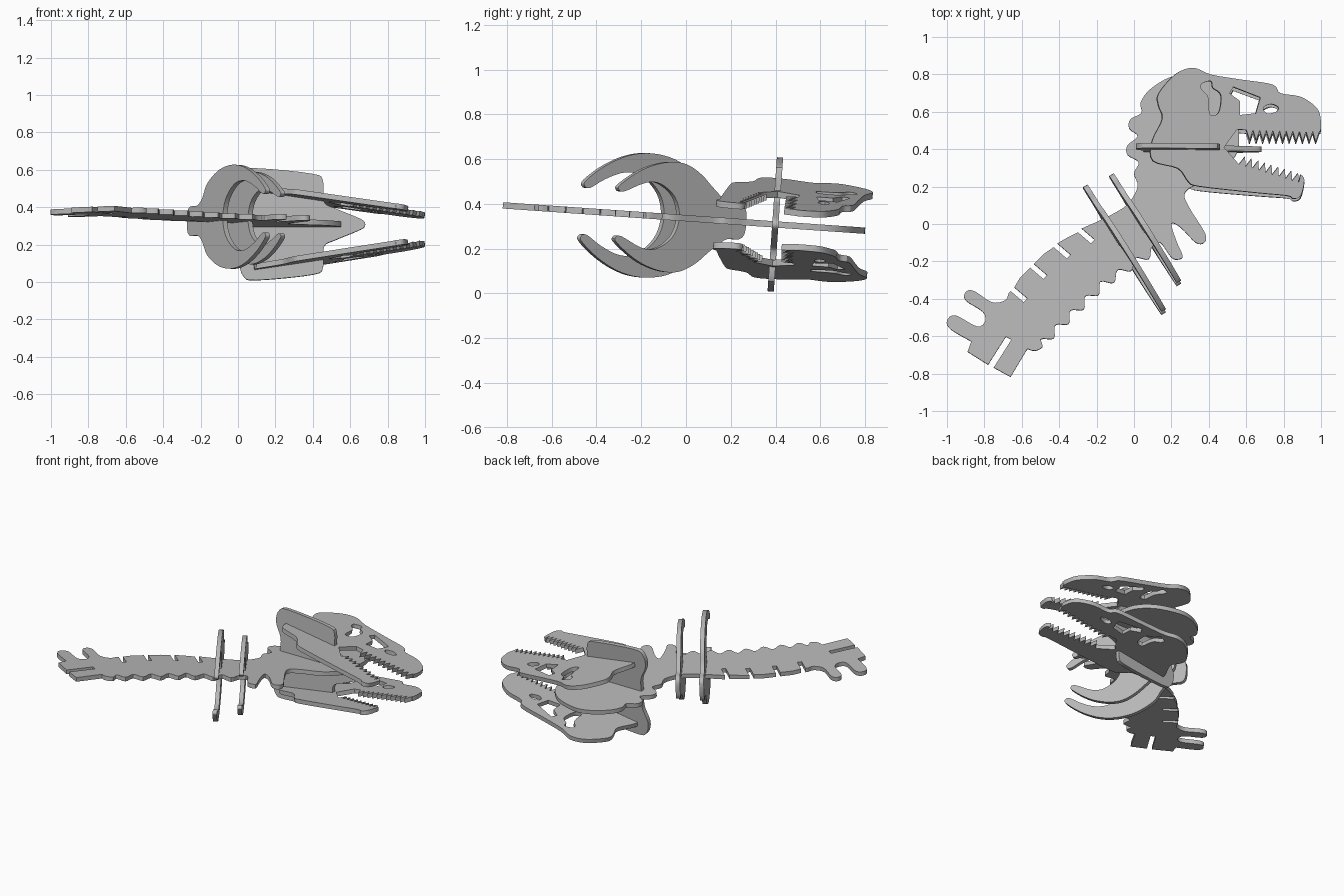
import bpy, bmesh, math
from mathutils import Matrix, Vector

if "Cube" in bpy.data.objects:
    bpy.data.objects.remove(bpy.data.objects["Cube"], do_unlink=True)

THICKNESS = 0.028
grey = bpy.data.materials.new("plywood_grey")
grey.use_nodes = True
colour = (0.48, 0.48, 0.48, 1)
grey.diffuse_color = colour
grey.node_tree.nodes["Principled BSDF"].inputs["Base Color"].default_value = colour

# Shared frame: the whole kit leans slightly forward about the x axis
lean = Matrix.Translation((0, 0, 0.336)) @ Matrix.Rotation(math.radians(-4), 4, 'X')


def smooth(points, closed=False, steps=4):
    """Rounded path through a few points."""
    pts = [Vector(p) for p in points]
    count = len(pts)

    def at(i):
        return pts[i % count] if closed else pts[max(0, min(count - 1, i))]

    path = []
    for i in range(count if closed else count - 1):
        a, b, c, d = (at(i + k) for k in (-1, 0, 1, 2))
        for step in range(steps):
            t = step / steps
            path.append(0.5 * (2 * b + (c - a) * t + (2 * a - 5 * b + 4 * c - d) * t ** 2
                               + (3 * b - a - 3 * c + d) * t ** 3))
    return path if closed else path + [pts[-1]]


def teeth(start, end, count, height):
    """Saw-tooth edge, pointing to the right of travel."""
    a, b = Vector(start), Vector(end)
    along = (b - a) / count
    out = Vector((along.y, -along.x)).normalized() * height
    path = [a]
    for i in range(count):
        path += [a + along * (i + 0.5) + out, a + along * (i + 1)]
    return path


def scallops(start, end, count, height, steps=8):
    """Row of round bumps, to the left of travel."""
    a, b = Vector(start), Vector(end)
    out = Vector((a.y - b.y, b.x - a.x)).normalized() * height
    total = count * steps
    return [a.lerp(b, i / total) + out * math.sin(math.pi * i / steps) ** 2
            for i in range(total + 1)]


def slot(x, y):
    """Open notch cut into the upper edge of the spine."""
    return [(x, y), (x + .07, y - .06), (x + .09, y - .04), (x + .02, y + .02)]


def mirrored(half):
    """Close a half outline by mirroring it over its long axis."""
    return smooth(half + [(u, -v) for u, v in reversed(half) if v > 0], closed=True)


def plate(name, outline, placement, holes=()):
    """Cut a flat board from an outline and stand it in place."""
    curve = bpy.data.curves.new(name, 'CURVE')
    curve.dimensions = '2D'
    curve.fill_mode = 'BOTH'
    curve.extrude = THICKNESS / 2
    for loop in (outline, *holes):
        clean = []
        for p in map(Vector, loop):
            if not clean or (p - clean[-1]).length > 0.001:
                clean.append(p)
        spline = curve.splines.new('POLY')
        spline.points.add(len(clean) - 1)
        for point, p in zip(spline.points, clean):
            point.co = (p.x, p.y, 0, 1)
        spline.use_cyclic_u = True
    cutter = bpy.data.objects.new(name + "_outline", curve)
    bpy.context.collection.objects.link(cutter)
    graph = bpy.context.evaluated_depsgraph_get()
    mesh = bpy.data.meshes.new_from_object(cutter.evaluated_get(graph))
    bpy.data.objects.remove(cutter, do_unlink=True)

    bm = bmesh.new()
    bm.from_mesh(mesh)
    bmesh.ops.remove_doubles(bm, verts=bm.verts, dist=0.0002)
    bmesh.ops.recalc_face_normals(bm, faces=bm.faces)
    bm.to_mesh(mesh)
    bm.free()
    mesh.materials.clear()
    mesh.materials.append(grey)
    board = bpy.data.objects.new(name, mesh)
    bpy.context.collection.objects.link(board)
    board.matrix_world = lean @ placement
    bpy.ops.object.select_all(action='DESELECT')
    board.select_set(True)
    bpy.context.view_layer.objects.active = board
    bpy.ops.object.shade_smooth_by_angle(angle=math.radians(30))
    return board


# Spine board: tail joint, slotted back, neck, middle of the skull, belly bumps
tail_joint = [(-.66, -.82), (-.75, -.77), (-.655, -.62), (-.685, -.605),
              (-.78, -.755), (-.89, -.685)]
tail_lobes = smooth([(-.87, -.63), (-.98, -.565), (-1, -.52), (-.955, -.49), (-.84, -.55),
                     (-.795, -.52), (-.81, -.47), (-.9, -.41), (-.9, -.365), (-.855, -.36),
                     (-.76, -.42), (-.69, -.41), (-.67, -.37)])
back = (slot(-.66, -.36) + [(-.61, -.29)] + slot(-.555, -.235) + [(-.48, -.16)]
        + slot(-.43, -.125) + [(-.35, -.07)] + slot(-.3, -.045))
neck_and_head = smooth([(-.2, .01), (-.1, .06), (-.03, .11), (.02, .2), (0, .27), (.025, .33),
                        (-.035, .37), (-.035, .42), (.02, .47), (-.025, .51), (-.02, .56),
                        (.04, .595), (.035, .65), (.085, .72), (.19, .785), (.3, .8),
                        (.45, .75), (.54, .65), (.56, .5), (.55, .38), (.46, .27),
                        (.33, .21), (.27, .16), (.3, .08), (.38, -.05), (.375, -.1),
                        (.33, -.1), (.25, -.02), (.2, 0), (.23, -.1), (.26, -.17),
                        (.24, -.19), (.2, -.18), (.14, -.1), (.1, -.12)])
belly = scallops((.1, -.12), (-.18, -.31), 3, .045) + scallops((-.18, -.31), (-.5, -.62), 4, .045)
plate("spine", tail_joint + tail_lobes + back + neck_and_head + belly
      + smooth([(-.5, -.62), (-.49, -.66), (-.53, -.68), (-.57, -.67)]), Matrix())

# Two matching skull sides, closing towards the snout
upper_jaw = ([(.48, .41), (.55, .508)] + teeth((.6, .505), (.99, .5), 11, .055)
             + smooth([(.995, .5), (1, .54), (.985, .615), (.93, .665), (.875, .69), (.78, .705),
                       (.74, .75), (.57, .775), (.41, .8), (.315, .835), (.22, .8), (.13, .695),
                       (.13, .63), (.15, .56), (.095, .44), (.1, .335), (.235, .295),
                       (.29, .225), (.35, .2), (.645, .17), (.82, .155), (.85, .14),
                       (.89, .155), (.91, .24), (.89, .27)]))
skull = upper_jaw + teeth((.88, .225), (.56, .32), 9, .05)
cheek_hole = smooth([(.36, .75), (.41, .765), (.42, .73), (.455, .705), (.465, .67), (.45, .595),
                     (.405, .585), (.4, .65), (.39, .69), (.36, .72)], closed=True)
eye_hole = [(.53, .735), (.675, .68), (.65, .595), (.565, .585), (.565, .66), (.51, .7)]
nose_hole = smooth([(.69, .625), (.73, .645), (.77, .63), (.76, .605), (.71, .595)], closed=True)
for name, height, tilt in (("upper_skull_side", .206, 8.5), ("lower_skull_side", -.244, -8.5)):
    place = (Matrix.Translation((0, -.01, height)) @ Matrix.Rotation(math.radians(tilt), 4, 'Y')
             @ Matrix.Scale(1.01, 4, (1, 0, 0)))
    plate(name, skull, place, (cheek_hole, eye_hole, nose_hole))

# Cross board that carries the skull sides and ends in the tongue
tongue = [(.05, 0), (.05, .1), (.01, .2), (.03, .28), (.1, .3), (.4, .27), (.455, .23),
          (.46, .12), (.52, .085), (.63, .04), (.675, .015)]
plate("tongue_board", mirrored(tongue),
      Matrix.Translation((0, .4, 0)) @ Matrix.Rotation(math.pi / 2, 4, 'X'))

# Two forked rib boards standing across the spine
long_rib = [(0, .045), (.03, .078), (.1, .08), (.15, .115), (.2, .19), (.3, .25), (.4, .275),
            (.5, .275), (.6, .25), (.7, .2), (.78, .14), (.79, .115), (.76, .105),
            (.68, .15), (.58, .185), (.48, .175), (.39, .1), (.36, 0)]
short_rib = [(0, .045), (.03, .078), (.09, .08), (.14, .11), (.19, .15), (.25, .2), (.33, .24),
             (.42, .245), (.52, .22), (.6, .18), (.67, .13), (.68, .11), (.65, .1),
             (.54, .145), (.46, .145), (.38, .09), (.35, 0)]
along = Vector((.53, -.85, 0)).normalized()
up = Vector((0, 0, 1))
turn = Matrix((along, up, along.cross(up))).transposed().to_4x4()
for name, half, root in (("long_rib", long_rib, (-.26, .2, 0)),
                         ("short_rib", short_rib, (-.12, .26, 0))):
    plate(name, mirrored(half), Matrix.Translation(root) @ turn)
